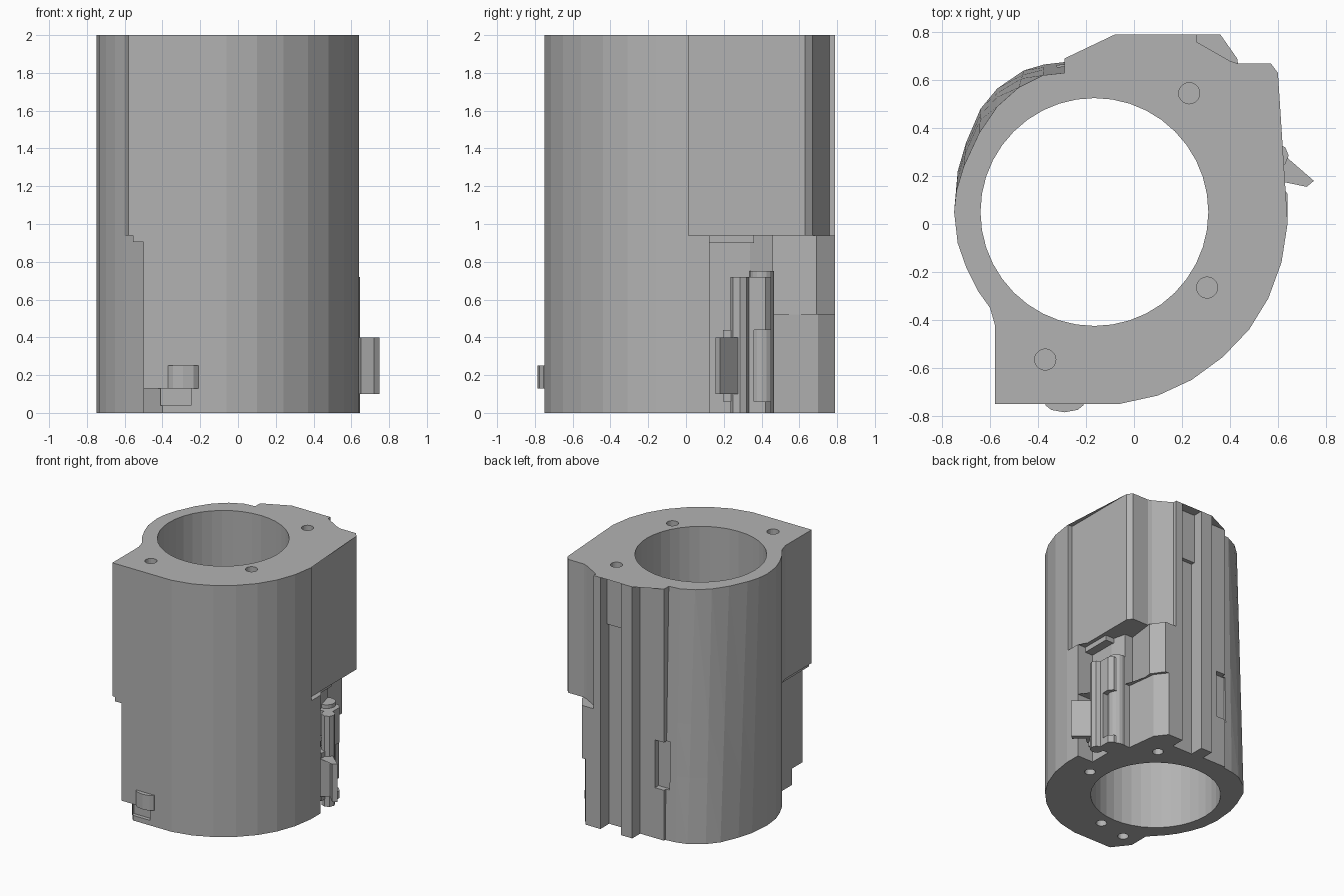
import bpy, bmesh, math

if "Cube" in bpy.data.objects:
    bpy.data.objects.remove(bpy.data.objects["Cube"])

grey = bpy.data.materials.new("light_grey")
grey.diffuse_color = (0.45, 0.45, 0.45, 1)
grey.use_nodes = True
grey.node_tree.nodes["Principled BSDF"].inputs["Base Color"].default_value = grey.diffuse_color


def prism(name, pts, z0, z1, top=None):
    """Closed prism or loft between two outlines with equal point counts."""
    bm = bmesh.new()
    top = top or pts
    lo = [bm.verts.new((x, y, z0)) for x, y in pts]
    hi = [bm.verts.new((x, y, z1)) for x, y in top]
    n = len(lo)
    bm.faces.new(lo[::-1])
    bm.faces.new(hi)
    for i in range(n):
        j = (i + 1) % n
        bm.faces.new((lo[i], lo[j], hi[j], hi[i]))
    bmesh.ops.triangulate(bm, faces=bm.faces[:])
    bmesh.ops.recalc_face_normals(bm, faces=bm.faces[:])
    me = bpy.data.meshes.new(name)
    bm.to_mesh(me)
    bm.free()
    me.materials.append(grey)
    ob = bpy.data.objects.new(name, me)
    bpy.context.collection.objects.link(ob)
    return ob


def box(name, x0, x1, y0, y1, z0, z1):
    return prism(name, [(x0, y0), (x1, y0), (x1, y1), (x0, y1)], z0, z1)


def disc(cx, cy, r, n):
    return [(cx + r * math.cos(2 * math.pi * i / n),
             cy + r * math.sin(2 * math.pi * i / n)) for i in range(n)]


def combine(target, other, op):
    m = target.modifiers.new(op, 'BOOLEAN')
    m.operation, m.object, m.solver = op, other, 'EXACT'
    bpy.context.view_layer.objects.active = target
    bpy.ops.object.modifier_apply(modifier=m.name)
    bpy.data.objects.remove(other, do_unlink=True)


# Tapered rear left quarter: outline at the base and at the top
quarter_base = [(-.29, .675), (-.375, .665), (-.46, .64), (-.57, .565),
                (-.64, .48), (-.70, .34), (-.735, .22)]
quarter_top = [(-.29, .63), (-.38, .62), (-.48, .57), (-.57, .49),
               (-.645, .38), (-.71, .24), (-.74, .14)]


def quarter(z):
    t = z / 2
    return [(a + (c - a) * t, b + (d - b) * t)
            for (a, b), (c, d) in zip(quarter_base, quarter_top)]


front_curve = [(-.06, -.75), (.1, -.715), (.24, -.65), (.37, -.555),
               (.48, -.44), (.56, -.31), (.615, -.16), (.64, 0)]
rails = [(.2, .79), (.2, .71), (.02, .71), (.02, .79), (-.08, .79),
         (-.08, .69), (-.29, .69)]
left_curve = [(-.75, .05), (-.735, -.08), (-.7, -.18), (-.65, -.28), (-.6, -.35)]


def upper(z):
    return ([(-.58, -.75)] + front_curve +
            [(.64, .012), (.6, .012), (.6, .63), (.57, .67), (.43, .67),
             (.4, .68), (.26, .76), (.26, .79)] +
            rails + quarter(z) + left_curve + [(-.58, -.42)])


def lower(z, side):
    return ([(-.5, -.75)] + front_curve +
            [(.64, .125), (.5, .125), (.5, .34), (.47, .46)] + side +
            rails + quarter(z) + left_curve + [(-.5, -.46)])


SPLIT, SCOOP = .94, .52
body = prism("housing", upper(SPLIT), SPLIT, 2, upper(2))
mid_side = [(.4, .46), (.43, .69), (.36, .79)]
low_side = [(.43, .46), (.4, .70), (.33, .79)]
combine(body, prism("mid", lower(SCOOP, mid_side), SCOOP, SPLIT,
                    lower(SPLIT, mid_side)), 'UNION')
combine(body, prism("low", lower(0, low_side), 0, SCOOP,
                    lower(SCOOP, low_side)), 'UNION')
# Fillet strip under the left step and ledge above the latch pocket
combine(body, box("step", -.555, -.45, -.75, -.42, .905, .95), 'UNION')
combine(body, box("ledge", .45, .57, .10, .36, .9, .95), 'UNION')

# Bore
combine(body, prism("bore", disc(-.165, .05, .475, 40), -.1, 2.1), 'DIFFERENCE')
# Screw holes, blind from both ends
for x, y in [(.23, .545), (.305, -.265), (-.37, -.565)]:
    combine(body, prism("hole", disc(x, y, .044, 20), 1.8, 2.1), 'DIFFERENCE')
for x, y in [(.23, .545), (.42, 0), (-.125, -.52), (-.37, -.565)]:
    combine(body, prism("hole", disc(x, y, .04, 20), -.1, .2), 'DIFFERENCE')
# Slit, rail groove, side notch, cut front corner and front recess
combine(body, box("slit", .43, .7, 0, .012, SPLIT, 2.1), 'DIFFERENCE')
combine(body, box("groove", .02, .2, .68, .9, -.1, 1.6), 'DIFFERENCE')
combine(body, box("notch", -.32, -.21, .645, .8, .4, .78), 'DIFFERENCE')
combine(body, prism("corner", [(-.6, -.8), (-.4, -.8), (-.4, -.75), (-.5, -.62),
                               (-.6, -.62)], -.1, .13), 'DIFFERENCE')
combine(body, box("recess", -.41, -.25, -.8, -.72, .04, .13), 'DIFFERENCE')

# Front lug
prism("front_lug", [(-.37, -.74), (-.37, -.755), (-.345, -.775), (-.29, -.785),
                    (-.235, -.775), (-.21, -.755), (-.21, -.74)], .13, .25)

# Latch on the right side: column, hinge pin, plates and angled clip
prism("latch_column", disc(.5, .40, .065, 16), 0, .75)
prism("hinge_pin", disc(.595, .285, .05, 8), 0, .72)
box("latch_bracket", .49, .6, .195, .36, .06, .44)
for z0, z1 in [(.44, .72), (0, .06)]:
    prism("latch_plate", [(.49, .3), (.6, .3), (.6, .42), (.57, .45), (.49, .45)],
          z0, z1)
prism("clip", [(.58, .19), (.6, .18), (.65, .225), (.72, .155), (.75, .18),
               (.6, .31), (.58, .31)], .1, .4)
